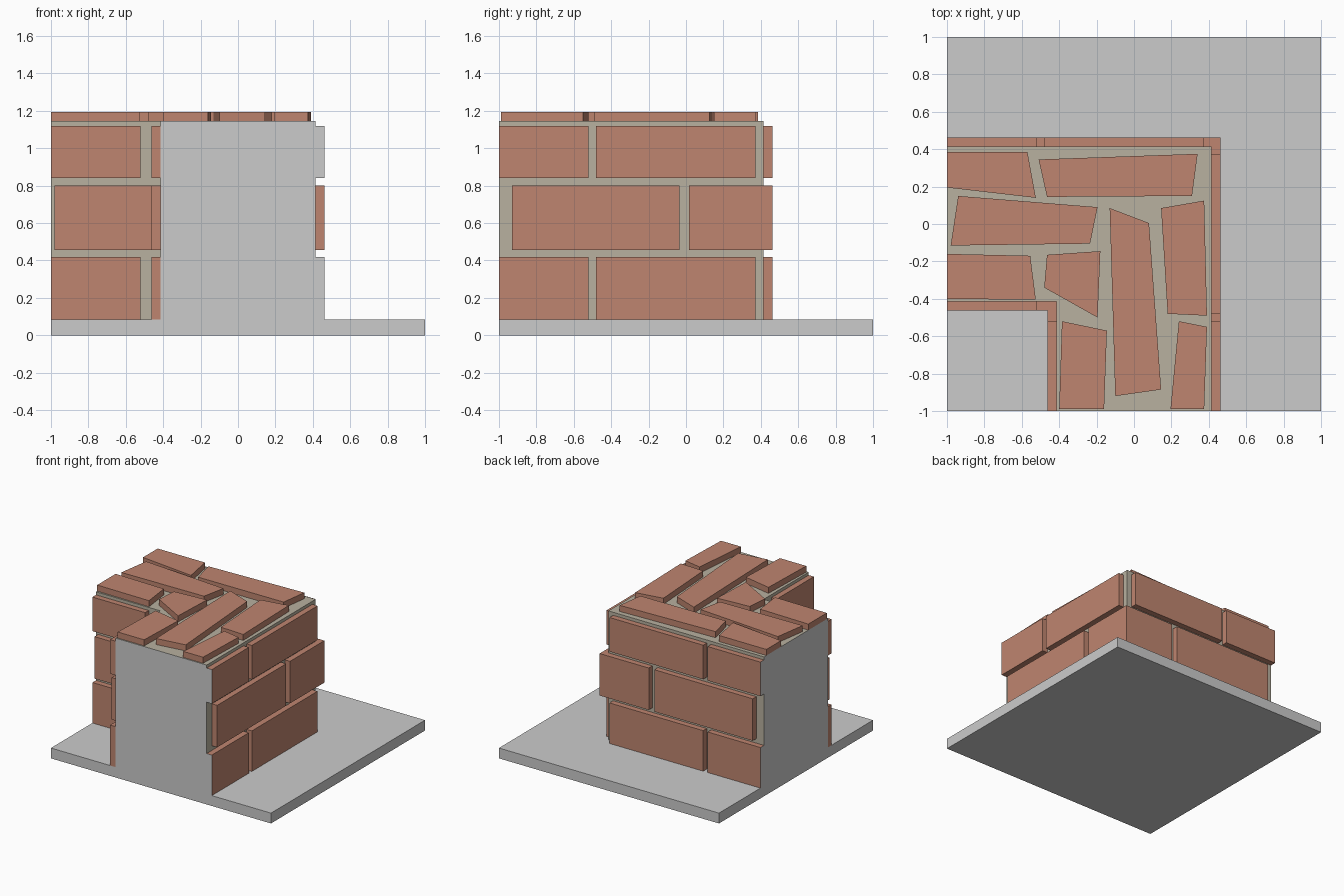
import bpy, bmesh

if "Cube" in bpy.data.objects:
    bpy.data.objects.remove(bpy.data.objects["Cube"])


def material(name, rgb):
    m = bpy.data.materials.new(name)
    m.diffuse_color = (*rgb, 1)
    m.use_nodes = True
    m.node_tree.nodes["Principled BSDF"].inputs["Base Color"].default_value = m.diffuse_color
    return m


BRICK = material("brick_clay", (0.52, 0.235, 0.16))
MORTAR = material("mortar", (0.48, 0.44, 0.35))


def prism(name, outline, z0, z1, mat=None, capped=False):
    """Extrude an outline; capped leaves the cut wall ends at x=-1 / y=-1 grey."""
    bm = bmesh.new()
    base = bm.faces.new([bm.verts.new((x, y, z0)) for x, y in outline])
    top = bmesh.ops.extrude_face_region(bm, geom=[base])["geom"]
    for v in top:
        if isinstance(v, bmesh.types.BMVert):
            v.co.z = z1
    bmesh.ops.recalc_face_normals(bm, faces=bm.faces[:])
    if capped:
        for f in bm.faces:
            if any(all(abs(v.co[a] + 1) < 1e-4 for v in f.verts) for a in (0, 1)):
                f.material_index = 1
    me = bpy.data.meshes.new(name)
    bm.to_mesh(me)
    bm.free()
    if mat:
        me.materials.append(mat)
        me.materials.append(None)
    ob = bpy.data.objects.new(name, me)
    bpy.context.collection.objects.link(ob)
    return ob


def rect(x0, x1, y0, y1):
    return [(x0, y0), (x1, y0), (x1, y1), (x0, y1)]


# Floor plate and L-shaped mortar core
W, B, Z0 = 0.415, 0.462, 0.085
prism("floor_plate", rect(-1, 1, -1, 1), 0, Z0)
prism("mortar_core", [(-1, W), (W, W), (W, -1), (-W, -1), (-W, -W), (-1, -W)],
      Z0, 1.145, MORTAR, True)

# Side brick courses: the two legs mirror each other across the diagonal
courses = [(Z0, 0.418), (0.455, 0.80), (0.84, 1.12)]
for row, (z0, z1) in enumerate(courses):
    for leg, swap in (("front_leg", False), ("left_leg", True)):
        if row == 1:
            outer = [(-0.93, -0.035), (0.015, W if swap else B)]
            inner = (-0.98, -B if swap else -W)
        else:
            outer = [(-1, -0.52), (-0.48, 0.372)]
            inner = (-1, -0.52)
        bricks = [("outer", W, B, a, b) for a, b in outer]
        bricks.append(("inner", -B, -W, *inner))
        for side, x0, x1, y0, y1 in bricks:
            pts = rect(x0, x1, y0, y1)
            if swap:
                pts = [(y, x) for x, y in pts]
            prism(f"{leg}_{side}_brick", pts, z0, z1, BRICK, side == "outer")

# Irregular paving bricks on the top
paving = [
    [(-1, .385), (-.57, .385), (-.525, .14), (-1, .195)],
    [(-.51, .345), (.34, .375), (.31, .15), (-.465, .145)],
    [(-.94, .15), (-.195, .09), (-.235, -.105), (-.98, -.115)],
    [(-1, -.16), (-.555, -.17), (-.525, -.405), (-1, -.4)],
    [(-.465, -.165), (-.18, -.145), (-.195, -.5), (-.48, -.34)],
    [(-.13, .085), (.08, .005), (.145, -.885), (-.1, -.92)],
    [(.145, .085), (.375, .125), (.39, -.49), (.18, -.48)],
    [(-.385, -.52), (-.145, -.57), (-.16, -.99), (-.4, -.99)],
    [(.24, -.52), (.39, -.55), (.375, -.99), (.195, -.99)],
]
for pts in paving:
    prism("top_brick", pts, 1.145, 1.195, BRICK)
